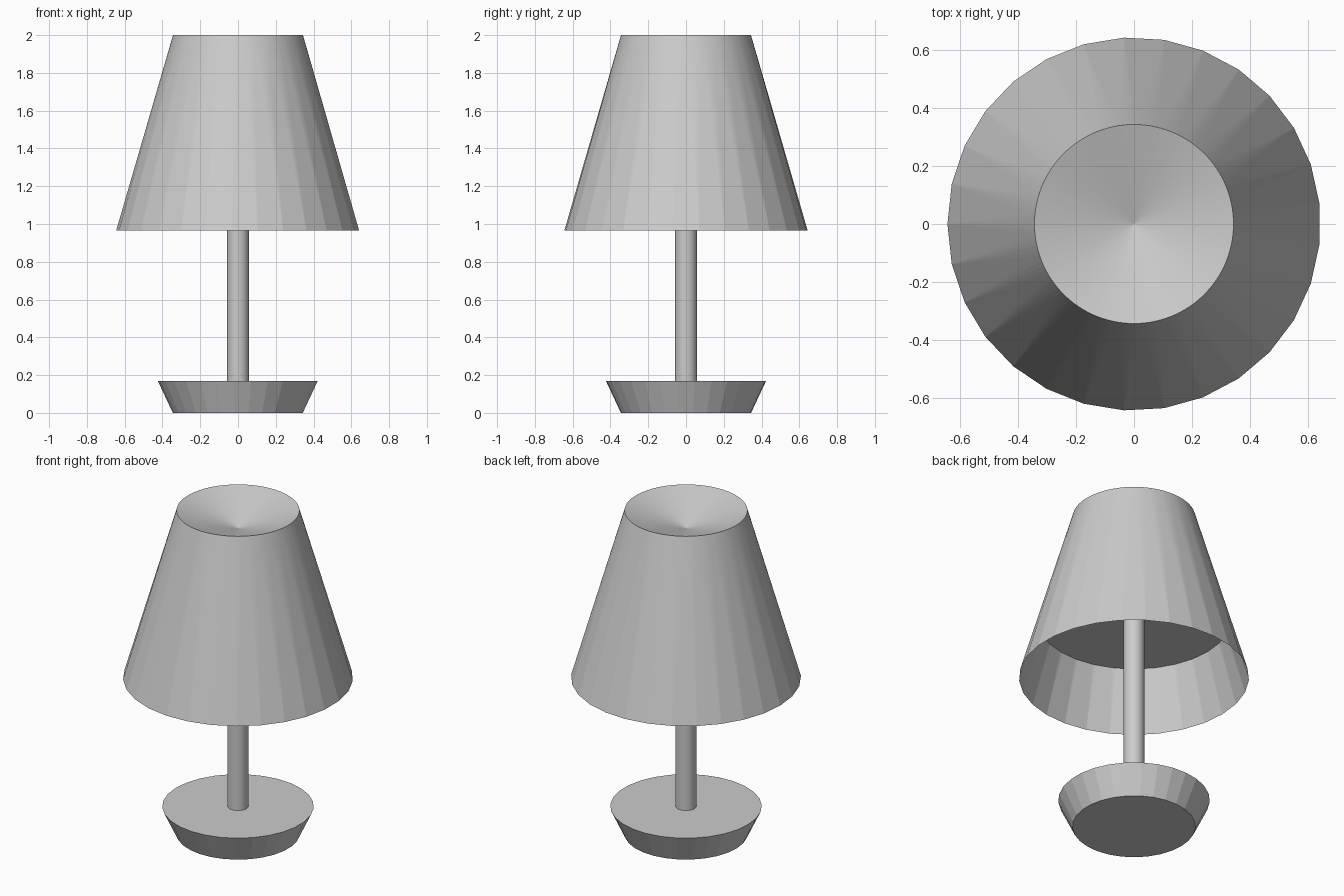
import bpy, bmesh
from math import pi, cos, sin

if "Cube" in bpy.data.objects:
    bpy.data.objects.remove(bpy.data.objects["Cube"])

SIDES, FINE = 29, 4          # coarse facets, and how finely the shade's top rim divides them
N_TOP = SIDES * FINE


def ring(bm, radius, z, count):
    return [bm.verts.new((radius * cos(pi + 2 * pi * i / count),
                          radius * sin(pi + 2 * pi * i / count), z)) for i in range(count)]


def finish(bm, name):
    bmesh.ops.recalc_face_normals(bm, faces=bm.faces)
    mesh = bpy.data.meshes.new(name)
    bm.to_mesh(mesh)
    bm.free()
    obj = bpy.data.objects.new(name, mesh)
    bpy.context.collection.objects.link(obj)
    return obj


def frustum(name, r0, z0, r1, z1, count, smooth=False):
    bm = bmesh.new()
    low, high = ring(bm, r0, z0, count), ring(bm, r1, z1, count)
    for i in range(count):
        j = (i + 1) % count
        bm.faces.new((low[i], low[j], high[j], high[i])).smooth = smooth
    bm.faces.new(low)
    bm.faces.new(high)
    obj = finish(bm, name)
    if smooth:
        bpy.ops.object.select_all(action='DESELECT')
        obj.select_set(True)
        bpy.context.view_layer.objects.active = obj
        bpy.ops.object.shade_smooth_by_angle()
    return obj


# Base and stem
frustum("base", 0.345, 0.0, 0.425, 0.17, SIDES)
frustum("stem", 0.058, 0.17, 0.058, 1.33, 32, smooth=True)

# Shade: faceted lower rim fanning into a round upper rim, with a sunken conical top
bm = bmesh.new()
low = ring(bm, 0.645, 0.965, SIDES)
top = ring(bm, 0.344, 2.0, N_TOP)
half = FINE // 2
for i in range(SIDES):
    mid = FINE * i + half
    bm.faces.new((low[i], low[(i + 1) % SIDES], top[mid % N_TOP]))
    for k in range(mid - FINE, mid):
        bm.faces.new((low[i], top[(k + 1) % N_TOP], top[k % N_TOP]))
apex = bm.verts.new((0, 0, 1.89))
for k in range(N_TOP):
    bm.faces.new((top[k], top[(k + 1) % N_TOP], apex))
finish(bm, "lampshade")

# Flat panel closing the inside of the shade
bm = bmesh.new()
bm.faces.new(ring(bm, 0.538, 1.33, SIDES))
finish(bm, "shade_inner_panel")
